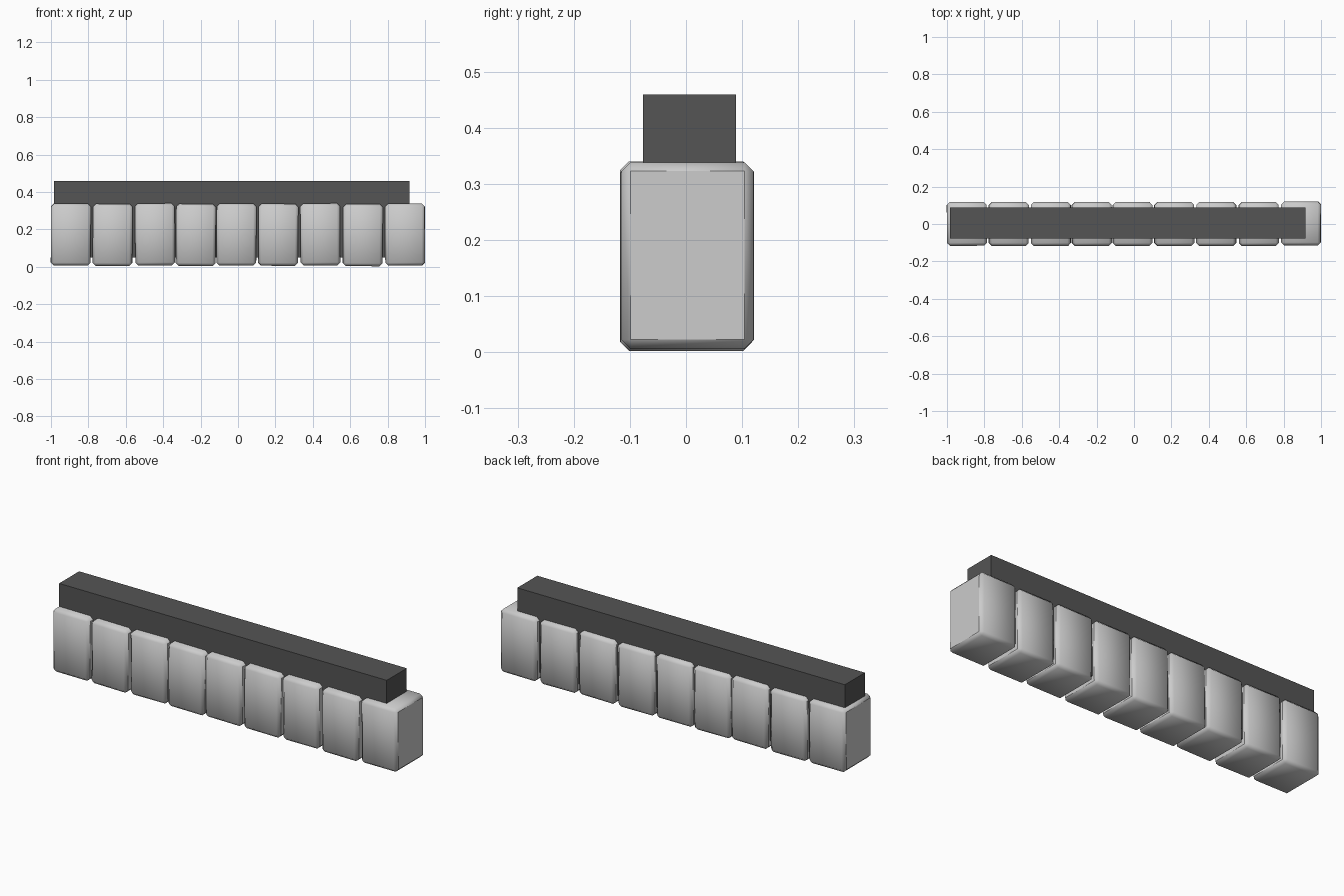
import bpy, bmesh
from mathutils import Matrix, Euler

if "Cube" in bpy.data.objects:
    bpy.data.objects.remove(bpy.data.objects["Cube"])


def box(name, size, loc, rot=(0, 0, 0), bevel=0):
    bm = bmesh.new()
    bmesh.ops.create_cube(bm, size=1)
    bmesh.ops.scale(bm, vec=size, verts=bm.verts)
    if bevel:
        bmesh.ops.bevel(bm, geom=bm.edges[:], offset=bevel, segments=1,
                        affect='EDGES', profile=0.5)
        # Soft chamfers all round, flat end faces
        bm.normal_update()
        for f in bm.faces:
            f.smooth = abs(f.normal.x) < 0.95
    bm.transform(Matrix.Translation(loc) @ Euler(rot).to_matrix().to_4x4())
    me = bpy.data.meshes.new(name)
    bm.to_mesh(me)
    bm.free()
    ob = bpy.data.objects.new(name, me)
    bpy.context.collection.objects.link(ob)
    return ob


# Row of chamfered blocks: x centre, y centre, z centre, small tilt, small yaw
blocks = [
    (-0.894, 0.001, 0.172, 0.006, 0.004),
    (-0.670, 0.000, 0.170, 0.010, -0.004),
    (-0.444, 0.000, 0.173, -0.008, 0.003),
    (-0.226, 0.000, 0.170, 0.010, 0.005),
    (-0.008, 0.000, 0.172, 0.006, -0.004),
    (0.215, 0.000, 0.171, 0.008, 0.003),
    (0.440, 0.000, 0.173, -0.008, -0.003),
    (0.667, 0.000, 0.169, 0.008, 0.004),
    (0.893, 0.003, 0.172, -0.005, -0.004),
]
for i, (x, y, z, tilt, yaw) in enumerate(blocks):
    box(f"block_{i + 1}", (0.212, 0.235, 0.332), (x, y, z), (0, tilt, yaw), 0.016)

# Dark core bar running through the blocks and standing proud on top
bar = box("core_bar", (1.90, 0.166, 0.409), (-0.034, 0.0065, 0.2545))
dark = bpy.data.materials.new("dark_grey")
dark.diffuse_color = (0.09, 0.09, 0.09, 1)
dark.use_nodes = True
dark.node_tree.nodes["Principled BSDF"].inputs["Base Color"].default_value = dark.diffuse_color
bar.data.materials.append(dark)
